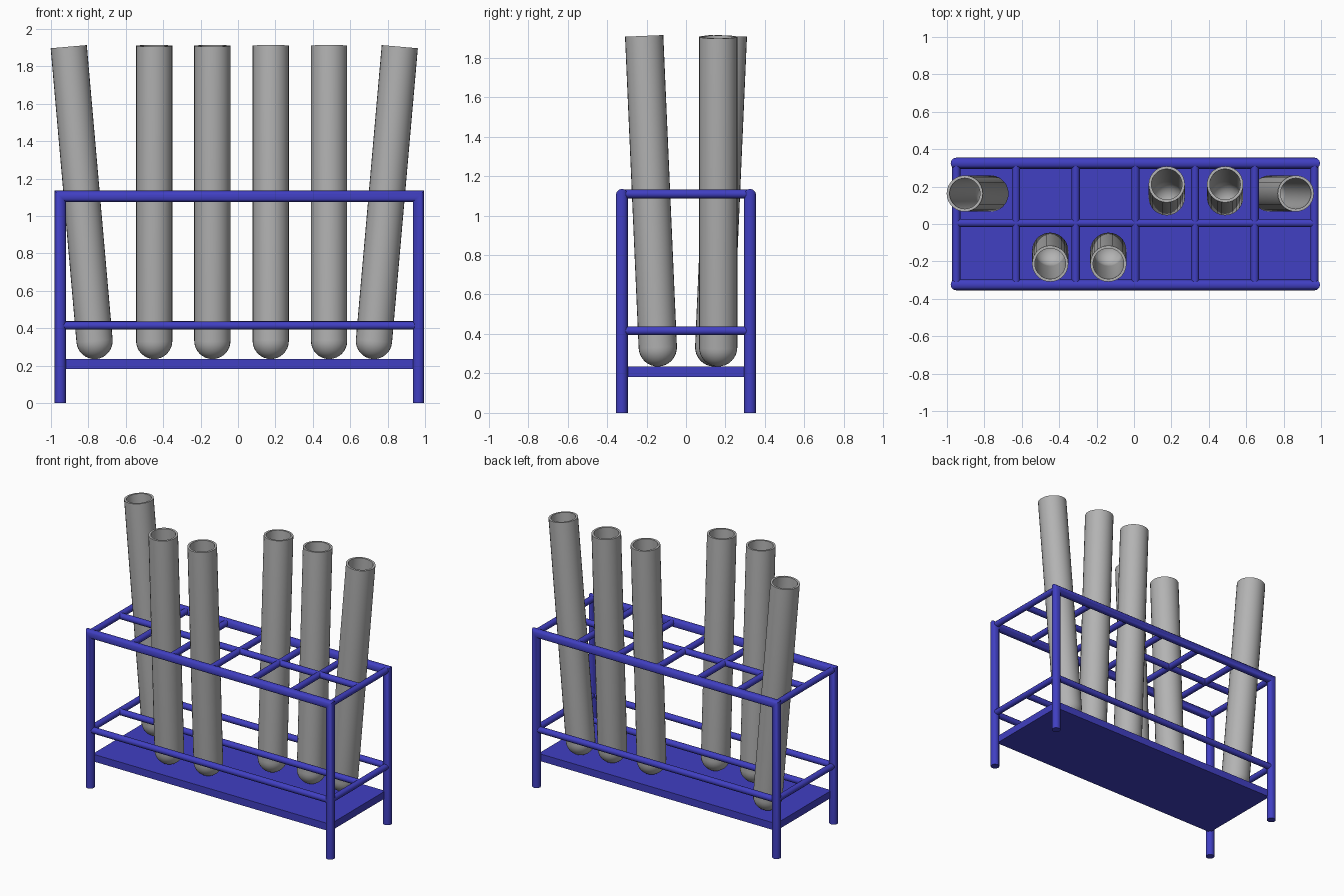
import bpy, bmesh, math
from mathutils import Vector

cube = bpy.data.objects.get("Cube")
if cube:
    bpy.data.objects.remove(cube, do_unlink=True)


def material(name, rgb):
    m = bpy.data.materials.new(name)
    m.use_nodes = True
    m.diffuse_color = (*rgb, 1)
    bsdf = next(n for n in m.node_tree.nodes if n.type == 'BSDF_PRINCIPLED')
    bsdf.inputs["Base Color"].default_value = (*rgb, 1)
    return m


BLUE = material("rack blue", (0.052, 0.05, 0.54))
GREY = material("tube grey", (0.45, 0.45, 0.45))

# Rack dimensions
LEFT, RIGHT, DEPTH = -0.95, 0.965, 0.325
TOP, LOW = 1.105, 0.414
LEG_R, BAR_R = 0.03, 0.022
MID = (LEFT + RIGHT) / 2


def finish(name, bm, mat):
    bmesh.ops.recalc_face_normals(bm, faces=bm.faces)
    mesh = bpy.data.meshes.new(name)
    bm.to_mesh(mesh)
    bm.free()
    mesh.materials.append(mat)
    obj = bpy.data.objects.new(name, mesh)
    bpy.context.collection.objects.link(obj)
    bpy.ops.object.select_all(action='DESELECT')
    obj.select_set(True)
    bpy.context.view_layer.objects.active = obj
    bpy.ops.object.shade_smooth_by_angle(angle=math.radians(40))
    return obj


def skin(bm, rings):
    for a, b in zip(rings, rings[1:]):
        n = len(a)
        for i in range(n):
            j = (i + 1) % n
            bm.faces.new((a[i], a[j], b[j], b[i]))


def bar(name, start, end, radius=BAR_R):
    start, end = Vector(start), Vector(end)
    axis = end - start
    bm = bmesh.new()
    bmesh.ops.create_cone(bm, cap_ends=True, segments=12, radius1=radius,
                          radius2=radius, depth=axis.length)
    obj = finish(name, bm, BLUE)
    obj.location = (start + end) / 2
    obj.rotation_euler = axis.to_track_quat('Z', 'Y').to_euler()


def leg_frame(name, y):
    """Two legs and the top rail as one mitred round pipe."""
    bm = bmesh.new()
    rings = []
    for x, z, slant in ((LEFT, 0, 0), (LEFT, TOP, -1), (RIGHT, TOP, 1), (RIGHT, 0, 0)):
        ring = []
        for i in range(12):
            t = math.tau * i / 12
            # mirror the ring on the right so that outer edges meet
            dx = LEG_R * math.cos(t) * (-1 if x == LEFT else 1)
            ring.append(bm.verts.new((x + dx, y + LEG_R * math.sin(t), z + slant * dx)))
        rings.append(ring)
    skin(bm, rings)
    bm.faces.new(rings[0])
    bm.faces.new(rings[-1])
    finish(name, bm, BLUE)


def test_tube(name, bottom, top):
    """Hollow round-bottomed tube from the bowl centre to the rim centre."""
    bottom, top = Vector(bottom), Vector(top)
    axis = top - bottom
    outer, inner, steps = 0.097, 0.082, 8
    angles = [math.pi / 2 * i / steps for i in range(1, steps + 1)]
    profile = [(outer * math.sin(a), -outer * math.cos(a)) for a in angles]
    profile += [(outer, axis.length), (inner, axis.length)]
    profile += [(inner * math.sin(a), -inner * math.cos(a)) for a in reversed(angles)]
    bm = bmesh.new()
    rings = [[bm.verts.new((r * math.cos(math.tau * i / 28), r * math.sin(math.tau * i / 28), z))
              for i in range(28)] for r, z in profile]
    skin(bm, rings)
    for ring, z in ((rings[0], -outer), (rings[-1], -inner)):
        tip = bm.verts.new((0, 0, z))
        for i in range(28):
            bm.faces.new((ring[i], ring[(i + 1) % 28], tip))
    obj = finish(name, bm, GREY)
    obj.location = bottom
    obj.rotation_euler = axis.to_track_quat('Z', 'Y').to_euler()


# Front and back frames with their lower rails
for side, y in (("front", -DEPTH), ("back", DEPTH)):
    leg_frame(side + "_leg_frame", y)
    bar(side + "_lower_rail", (LEFT, y, LOW), (RIGHT, y, LOW))

# End rails and centre rails at both levels
for level, z in (("upper", TOP + 0.004), ("lower", LOW + 0.002)):
    for side, x in (("right", LEFT), ("left", RIGHT)):
        bar(f"{side}_{level}_end_rail", (x, -DEPTH, z), (x, DEPTH, z))
    bar(level + "_centre_rail", (LEFT, 0.005, z), (RIGHT, 0.005, z))

# Upper dividers making six columns
for i in range(1, 6):
    x = LEFT + (RIGHT - LEFT) * i / 6
    bar(f"upper_divider_{i}", (x, -DEPTH, TOP + 0.004), (x, DEPTH, TOP + 0.004))

# Base shelf
bm = bmesh.new()
bmesh.ops.create_cube(bm, size=1)
for v in bm.verts:
    v.co = (MID + v.co.x * (RIGHT - LEFT - 0.02), v.co.y * (2 * DEPTH - 0.02),
            0.209 + v.co.z * 0.052)
finish("base_shelf", bm, BLUE)

# Tubes leaning in their holes
BOWL, RIM = 0.332, 1.91
for i, (x, side) in enumerate(((-0.448, -1), (-0.137, -1), (0.175, 1), (0.487, 1))):
    test_tube(f"tube_{i + 1}", (x, side * 0.143, BOWL), (x, side * 0.212, RIM))
test_tube("right_leaning_tube", (-0.767, 0.163, BOWL), (-0.905, 0.163, RIM - 0.005))
test_tube("left_leaning_tube", (0.727, 0.163, BOWL), (0.865, 0.163, RIM - 0.005))
